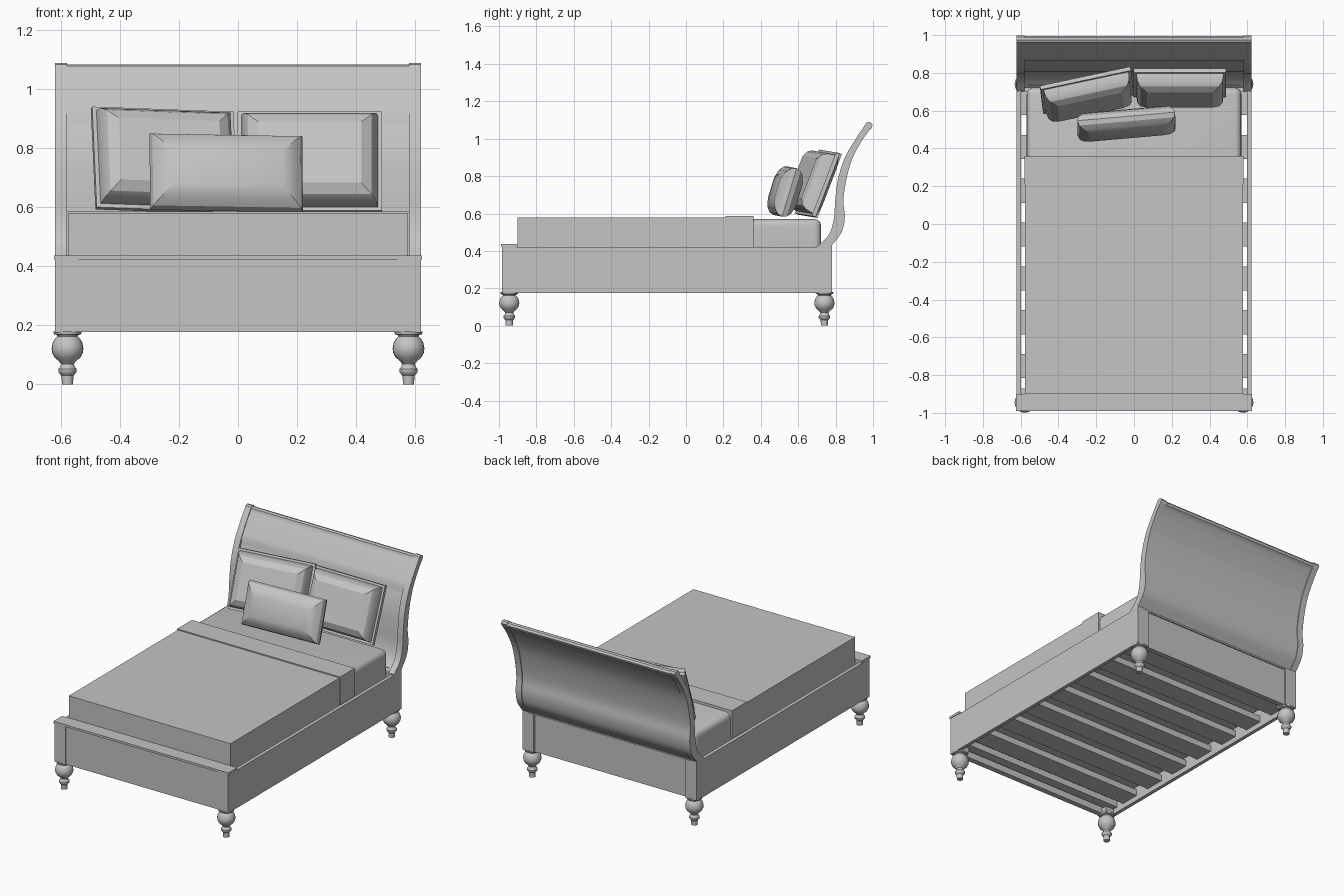
import bpy, bmesh, math
from mathutils import Vector

if "Cube" in bpy.data.objects:
    bpy.data.objects.remove(bpy.data.objects["Cube"], do_unlink=True)

GREY = (0.55, 0.55, 0.55, 1)
mat = bpy.data.materials.new("plain_grey")
mat.use_nodes = True
mat.diffuse_color = GREY
mat.node_tree.nodes["Principled BSDF"].inputs["Base Color"].default_value = GREY


def finish(name, bm, smooth=None):
    bmesh.ops.recalc_face_normals(bm, faces=bm.faces)
    me = bpy.data.meshes.new(name)
    bm.to_mesh(me)
    bm.free()
    me.materials.append(mat)
    ob = bpy.data.objects.new(name, me)
    bpy.context.collection.objects.link(ob)
    if smooth:
        bpy.ops.object.select_all(action='DESELECT')
        ob.select_set(True)
        bpy.context.view_layer.objects.active = ob
        bpy.ops.object.shade_smooth_by_angle(angle=math.radians(smooth))
    return ob


def box(name, x0, x1, y0, y1, z0, z1, bevel=0):
    bm = bmesh.new()
    bmesh.ops.create_cube(bm, size=1)
    for v in bm.verts:
        v.co = ((x0 + x1) / 2 + v.co.x * (x1 - x0),
                (y0 + y1) / 2 + v.co.y * (y1 - y0),
                (z0 + z1) / 2 + v.co.z * (z1 - z0))
    if bevel:
        bmesh.ops.bevel(bm, geom=bm.edges[:], offset=bevel, segments=4,
                        profile=0.5, affect='EDGES')
    return finish(name, bm, 40 if bevel else None)


def spline(pts, n=5):
    """Smooth curve through the points."""
    p = [Vector(q) for q in pts]
    p = [2 * p[0] - p[1]] + p + [2 * p[-1] - p[-2]]
    out = []
    for a, b, c, d in zip(p, p[1:], p[2:], p[3:]):
        for i in range(n):
            t = i / n
            out.append(0.5 * (2 * b + (c - a) * t + (2 * a - 5 * b + 4 * c - d) * t * t
                              + (3 * b - a - 3 * c + d) * t ** 3))
    return out + [p[-2]]


def extrude_x(name, outline, x0, x1):
    bm = bmesh.new()
    f = bm.faces.new([bm.verts.new((x0, y, z)) for y, z in outline])
    r = bmesh.ops.extrude_face_region(bm, geom=[f])
    for v in r["geom"]:
        if isinstance(v, bmesh.types.BMVert):
            v.co.x = x1
    return finish(name, bm, 35)


def lathe(name, profile, x, y, steps=24):
    bm = bmesh.new()
    rings = []
    for r, z in profile:
        rings.append([bm.verts.new((x + r * math.cos(2 * math.pi * i / steps),
                                    y + r * math.sin(2 * math.pi * i / steps), z))
                      for i in range(steps)])
    for a, b in zip(rings, rings[1:]):
        for i in range(steps):
            j = (i + 1) % steps
            bm.faces.new((a[i], a[j], b[j], b[i]))
    bm.faces.new(rings[0])
    bm.faces.new(rings[-1])
    return finish(name, bm, 40)


def cushion(name, w, h, rings, loc, rot):
    """Stack of rectangles, each (inset, depth), front towards -y."""
    bm = bmesh.new()
    loops = []
    for inset, d in rings:
        a, b = w / 2 - inset, h / 2 - inset
        loops.append([bm.verts.new((sx * a, -d, sz * b))
                      for sx, sz in ((-1, -1), (1, -1), (1, 1), (-1, 1))])
    for p, q in zip(loops, loops[1:]):
        for i in range(4):
            j = (i + 1) % 4
            bm.faces.new((p[i], p[j], q[j], q[i]))
    bm.faces.new(loops[0])
    bm.faces.new(loops[-1])
    ob = finish(name, bm, 25)
    ob.location = loc
    ob.rotation_euler = [math.radians(a) for a in rot]
    return ob


# Turned feet, corner posts and side rails
FOOT = [(0.019, 0), (0.02, 0.03), (0.026, 0.036), (0.031, 0.043), (0.031, 0.052),
        (0.024, 0.06), (0.022, 0.07), (0.03, 0.08), (0.044, 0.092), (0.052, 0.108),
        (0.054, 0.123), (0.05, 0.142), (0.042, 0.156), (0.034, 0.163),
        (0.036, 0.167), (0.046, 0.17), (0.048, 0.18)]
for side, s in (("left", 1), ("right", -1)):
    for end, y, y0, y1 in (("front", -0.945, -0.985, -0.905), ("back", 0.74, 0.70, 0.78)):
        lathe(f"{end}_{side}_foot", FOOT, s * 0.578, y)
        box(f"{end}_{side}_post", min(s * 0.54, s * 0.62), max(s * 0.54, s * 0.62),
            y0, y1, 0.178, 0.425)
    box(f"{side}_rail", min(s * 0.598, s * 0.621), max(s * 0.598, s * 0.621),
        -0.984, 0.779, 0.176, 0.42)

# Footboard and lower back panel
box("footboard", -0.56, 0.56, -0.98, -0.945, 0.178, 0.425)
box("footboard_cap", -0.624, 0.624, -0.99, -0.90, 0.424, 0.438)
box("back_lower_panel", -0.56, 0.56, 0.735, 0.768, 0.178, 0.44)

# Slats
for i in range(8):
    y = 0.64 - 0.232 * i if i < 7 else -0.90
    w = 0.064 if i < 7 else 0.03
    box(f"slat_{i + 1}", -0.599, 0.599, y - w, y + w, 0.21, 0.25)

# Curved headboard: two end posts and the panels between
FRONT = [(0.70, 0.42), (0.765, 0.49), (0.79, 0.57), (0.798, 0.67), (0.812, 0.78),
         (0.85, 0.90), (0.908, 1.0), (0.955, 1.07)]
CAP = [(0.962, 1.084), (0.975, 1.09), (0.99, 1.086), (0.998, 1.074), (0.993, 1.06)]
BACK = [(0.98, 1.045), (0.938, 0.985), (0.888, 0.89), (0.857, 0.78), (0.842, 0.67),
        (0.849, 0.58), (0.832, 0.50), (0.78, 0.43), (0.78, 0.42)]
front, back = spline(FRONT), spline(BACK[:-1]) + [Vector(BACK[-1])]
post = front + [Vector(p) for p in CAP] + back
for side, s in (("left", 1), ("right", -1)):
    extrude_x(f"headboard_{side}_end", post, s * 0.58, s * 0.621)
step = Vector((0.006, -0.003))
panel = ([p + step * (2 if p.y < 0.92 else 0.6) for p in front]
         + [Vector(p) - Vector((0.002, 0.005)) for p in CAP]
         + [p - Vector((0.005, 0)) for p in back])
extrude_x("headboard_panel", panel, -0.581, 0.581)

# Mattress, blanket and folded edge
box("mattress", -0.568, 0.568, -0.88, 0.722, 0.252, 0.57, 0.035)
box("blanket", -0.577, 0.577, -0.90, 0.355, 0.251, 0.58)
box("blanket_fold", -0.581, 0.581, 0.21, 0.36, 0.30, 0.587)

# Pillows: two with flanged borders and one small cushion in front
FLANGED = [(0.07, -0.02), (0.02, -0.01), (0, -0.008), (0, 0.014), (0.014, 0.014),
           (0.016, 0.03), (0.02, 0.055), (0.036, 0.08), (0.07, 0.1)]
PLAIN = [(0.075, -0.062), (0.03, -0.045), (0.008, -0.025), (0, 0),
         (0.008, 0.025), (0.03, 0.045), (0.075, 0.062)]
cushion("left_pillow", 0.49, 0.36, FLANGED, (0.243, 0.75, 0.752), (-21, 0, 0))
cushion("right_pillow", 0.49, 0.365, FLANGED, (-0.25, 0.71, 0.758), (-21, 2, 12))
cushion("front_cushion", 0.52, 0.27, PLAIN, (-0.04, 0.53, 0.717), (-17, 1, 5))
